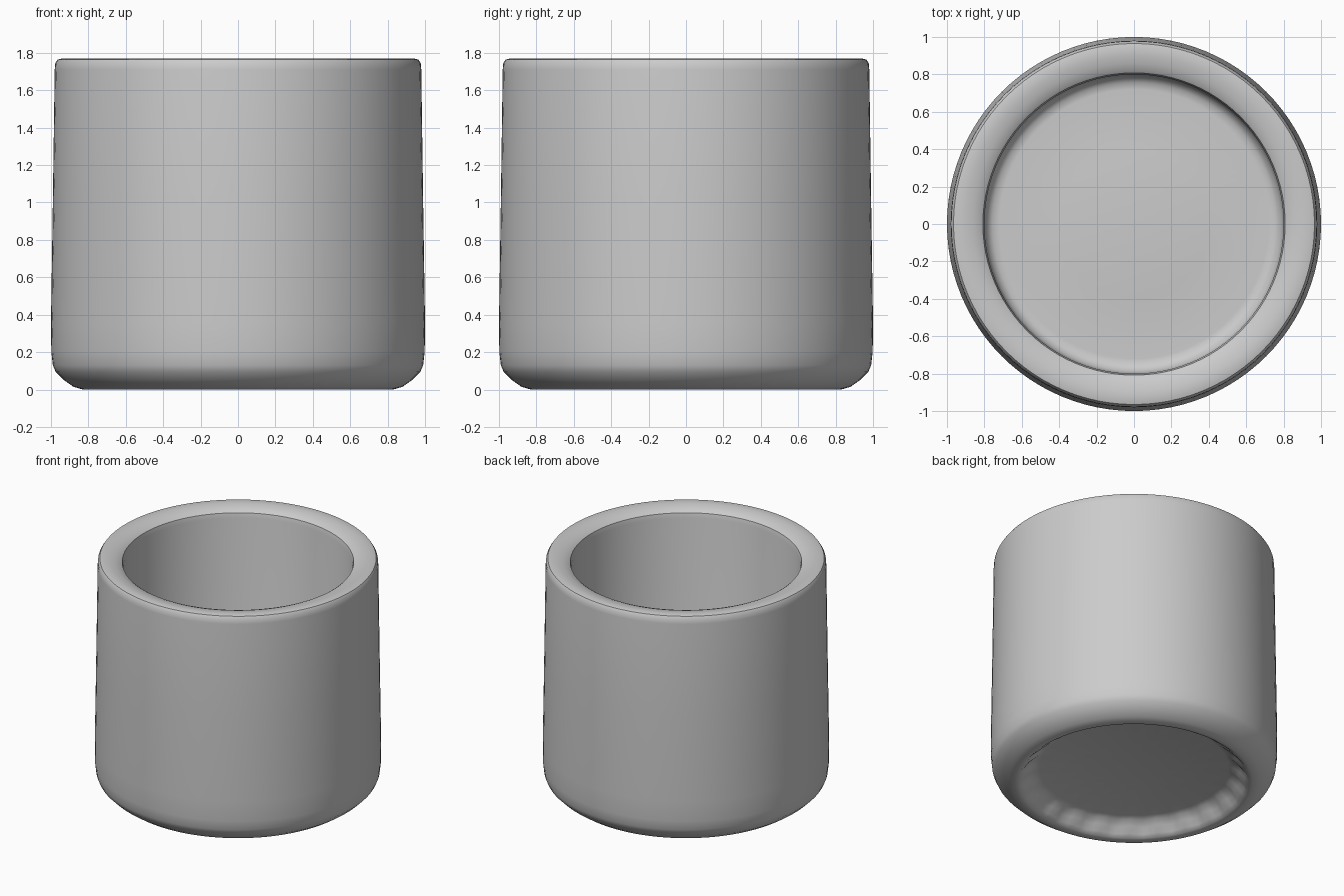
import bpy, bmesh, math

SEGMENTS = 96
LOBES = 24

cube = bpy.data.objects.get("Cube")
if cube:
    bpy.data.objects.remove(cube, do_unlink=True)

# Single grey glaze
grey = bpy.data.materials.new("plain grey")
grey.use_nodes = True
colour = (0.6, 0.6, 0.6, 1)
grey.diffuse_color = colour
grey.node_tree.nodes["Principled BSDF"].inputs["Base Color"].default_value = colour

# Profile of (radius, height, scallop depth), from under the base to the inner floor
underside = [(0.66, 0.11, 0.0), (0.70, 0.098, 0.008), (0.74, 0.065, 0.014),
             (0.775, 0.025, 0.007), (0.80, 0.004, 0.0)]
outside = [(0.83, 0.0, 0), (0.88, 0.015, 0), (0.93, 0.05, 0), (0.975, 0.095, 0),
           (0.99, 0.13, 0), (0.998, 0.2, 0), (1.0, 0.35, 0), (0.99, 1.0, 0),
           (0.98, 1.71, 0)]
rim = [(0.977, 1.745, 0), (0.965, 1.764, 0), (0.94, 1.77, 0), (0.90, 1.768, 0),
       (0.86, 1.76, 0), (0.825, 1.747, 0), (0.808, 1.735, 0), (0.80, 1.70, 0)]
inside = [(0.80, 0.39, 0), (0.787, 0.342, 0), (0.757, 0.315, 0), (0.72, 0.311, 0),
          (0.4, 0.333, 0)]


def ring(bm, radius, height, scallop):
    verts = []
    for i in range(SEGMENTS):
        a = math.tau * i / SEGMENTS
        r = radius + scallop * math.cos(LOBES * a)
        verts.append(bm.verts.new((r * math.cos(a), r * math.sin(a), height)))
    return verts


def cap(bm, loop, height):
    centre = bm.verts.new((0, 0, height))
    for i in range(SEGMENTS):
        bm.faces.new((loop[i], loop[(i + 1) % SEGMENTS], centre))


# Hollow pot with rounded rim and scalloped recess below
bm = bmesh.new()
rings = [ring(bm, *p) for p in underside + outside + rim + inside]
for low, high in zip(rings, rings[1:]):
    for i in range(SEGMENTS):
        j = (i + 1) % SEGMENTS
        bm.faces.new((low[i], low[j], high[j], high[i]))
cap(bm, rings[0], 0.11)
cap(bm, rings[-1], 0.355)
bmesh.ops.recalc_face_normals(bm, faces=bm.faces)

mesh = bpy.data.meshes.new("pot_body")
bm.to_mesh(mesh)
bm.free()
mesh.materials.append(grey)
pot = bpy.data.objects.new("pot_body", mesh)
bpy.context.collection.objects.link(pot)

bpy.ops.object.select_all(action="DESELECT")
pot.select_set(True)
bpy.context.view_layer.objects.active = pot
bpy.ops.object.shade_smooth_by_angle(angle=math.radians(40))
